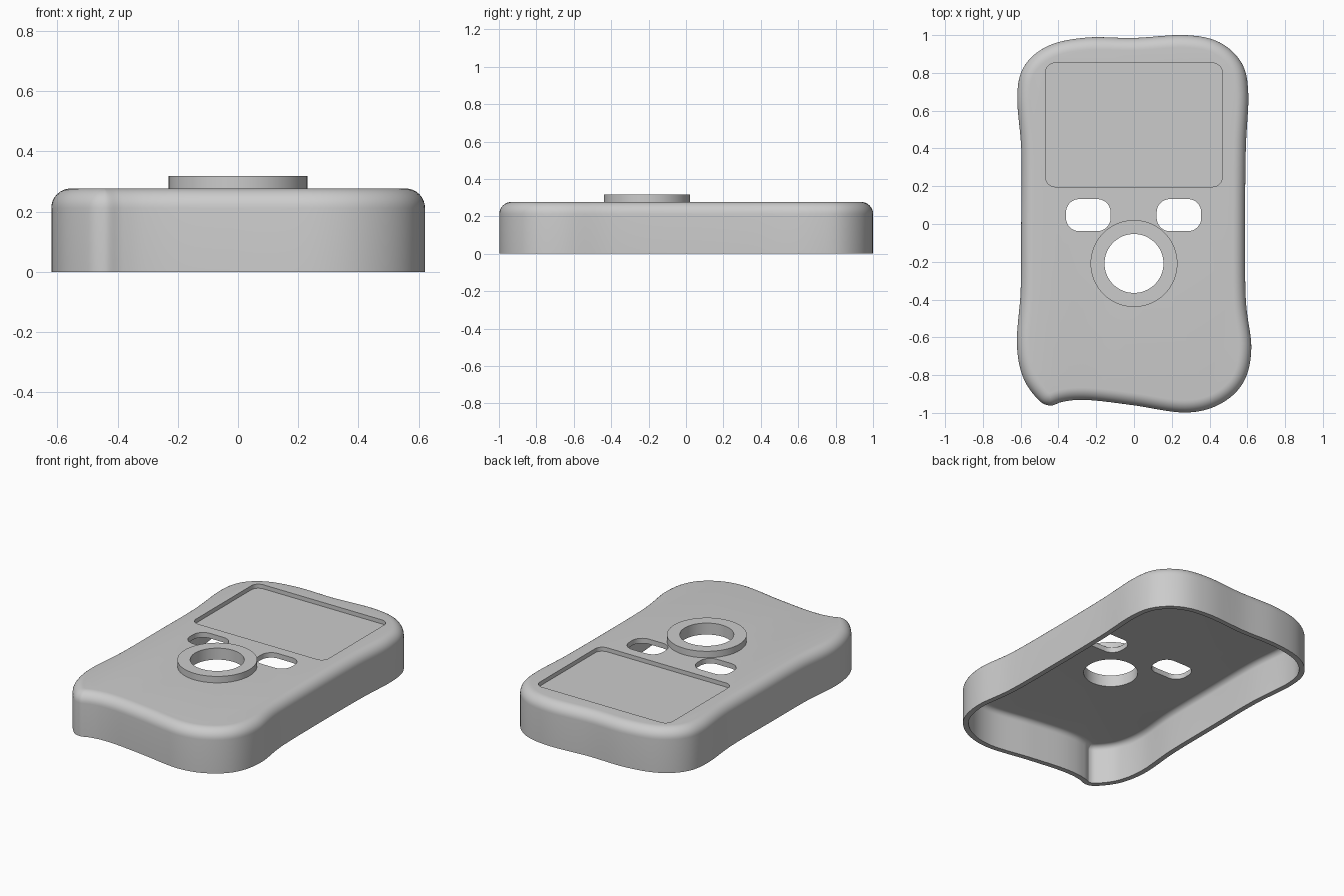
import bpy, bmesh, math
from mathutils import Vector

cube = bpy.data.objects.get("Cube")
if cube:
    bpy.data.objects.remove(cube, do_unlink=True)

TOP, FILLET, WALL = 0.277, 0.065, 0.032

grey = bpy.data.materials.new("plain grey")
grey.use_nodes = True
grey.diffuse_color = (0.6, 0.6, 0.6, 1)
grey.node_tree.nodes["Principled BSDF"].inputs["Base Color"].default_value = (0.6, 0.6, 0.6, 1)


def make_object(name, bm):
    bmesh.ops.remove_doubles(bm, verts=bm.verts, dist=0.0002)
    bmesh.ops.recalc_face_normals(bm, faces=bm.faces)
    mesh = bpy.data.meshes.new(name)
    bm.to_mesh(mesh)
    bm.free()
    mesh.materials.append(grey)
    obj = bpy.data.objects.new(name, mesh)
    bpy.context.collection.objects.link(obj)
    return obj


def select_only(obj):
    bpy.ops.object.select_all(action='DESELECT')
    obj.select_set(True)
    bpy.context.view_layer.objects.active = obj


def smooth_closed(points, steps=8):
    """Closed Catmull-Rom curve through the points."""
    pts = [Vector(p) for p in points]
    out = []
    for i in range(len(pts)):
        a, b, c, d = (pts[(i + k) % len(pts)] for k in (-1, 0, 1, 2))
        for s in range(steps):
            t = s / steps
            out.append(0.5 * (2 * b + (c - a) * t + (2 * a - 5 * b + 4 * c - d) * t * t
                              + (3 * b - a - 3 * c + d) * t ** 3))
    return out


def inset(loop, dist):
    """Offset a clockwise loop inward, collapsing folds into a crease."""
    n = len(loop)
    if dist < 1e-6:
        return list(loop)
    moved, good = [], []
    for i, p in enumerate(loop):
        t = (loop[(i + 1) % n] - loop[i - 1]).normalized()
        q = p + dist * Vector((t.y, -t.x))
        moved.append(q)
        good.append(min((q - o).length for o in loop) > dist * 0.985)
    out = []
    for i in range(n):
        if good[i]:
            out.append(moved[i])
            continue
        lo = next(k for k in range(1, n) if good[(i - k) % n])
        hi = next(k for k in range(1, n) if good[(i + k) % n])
        out.append(moved[(i - lo) % n].lerp(moved[(i + hi) % n], lo / (lo + hi)))
    return out


def rounded_edge(loop, start, radius, top, steps=8):
    """Sections of a wall that starts at an inset and curves over to a flat top."""
    out = []
    for k in range(steps + 1):
        a = math.pi / 2 * k / steps
        out.append((inset(loop, start + radius * (1 - math.cos(a))),
                    top - radius + radius * math.sin(a)))
    return out


def loft(bm, sections, closed=False):
    """Skin (loop, z) sections; cap both ends or join them round."""
    rings = [[bm.verts.new((p.x, p.y, z)) for p in loop] for loop, z in sections]
    pairs = list(zip(rings, rings[1:]))
    if closed:
        pairs.append((rings[-1], rings[0]))
    else:
        bm.faces.new(rings[0])
        bm.faces.new(rings[-1])
    for a, b in pairs:
        for i in range(len(a)):
            j = (i + 1) % len(a)
            bm.faces.new((a[i], a[j], b[j], b[i]))


def rounded_rect(x0, x1, y0, y1, r, steps=8):
    out = []
    corners = ((x1 - r, y1 - r), (x0 + r, y1 - r), (x0 + r, y0 + r), (x1 - r, y0 + r))
    for k, (cx, cy) in enumerate(corners):
        for s in range(steps + 1):
            a = math.pi / 2 * (k + s / steps)
            out.append(Vector((cx + r * math.cos(a), cy + r * math.sin(a))))
    return out


def circle(cy, r, n=64):
    return [Vector((r * math.cos(2 * math.pi * i / n), cy + r * math.sin(2 * math.pi * i / n)))
            for i in range(n)]


# Wavy outline, clockwise from the back edge
outline = smooth_closed([
    (0, 0.985), (0.27, 1.0), (0.45, 0.963), (0.57, 0.852), (0.605, 0.69), (0.592, 0.4),
    (0.588, 0), (0.592, -0.4), (0.621, -0.66), (0.578, -0.84), (0.452, -0.955),
    (0.27, -0.998), (0, -0.96), (-0.2, -0.935), (-0.31, -0.932), (-0.385, -0.943),
    (-0.445, -0.961), (-0.508, -0.929), (-0.588, -0.81), (-0.62, -0.63), (-0.6, -0.35),
    (-0.597, 0), (-0.596, 0.38), (-0.618, 0.68), (-0.578, 0.84), (-0.45, 0.945), (-0.25, 0.987)])

# Hollow case of even thickness, rounded at the top inside and out
inside = rounded_edge(outline, WALL, FILLET - WALL, TOP - WALL)
outside = rounded_edge(outline, 0, FILLET, TOP)
rim = [(inset(outline, WALL), 0), (outline, 0)]
bm = bmesh.new()
loft(bm, inside[::-1] + rim + outside)
case = make_object("case_shell", bm)

# Screen recess, two button slots and the round pad hole
cuts = [("screen_cutter", rounded_rect(-0.468, 0.467, 0.197, 0.852, 0.05), TOP - 0.026),
        ("pad_cutter", circle(-0.209, 0.156), 0.1)]
for side, x in (("left", 0.238), ("right", -0.242)):
    cuts.append((side + "_slot_cutter", rounded_rect(x - 0.118, x + 0.118, -0.038, 0.132, 0.07), 0.1))
for name, loop, bottom in cuts:
    bm = bmesh.new()
    loft(bm, [(loop, bottom), (loop, 0.4)])
    cutter = make_object(name, bm)
    cutter.hide_render = True
    mod = case.modifiers.new(name, 'BOOLEAN')
    mod.operation = 'DIFFERENCE'
    mod.solver = 'EXACT'
    mod.object = cutter
    select_only(case)
    bpy.ops.object.modifier_apply(modifier=mod.name)
    bpy.data.objects.remove(cutter, do_unlink=True)

# Raised ring around the pad hole
big, small = circle(-0.209, 0.23), circle(-0.209, 0.156)
bm = bmesh.new()
loft(bm, [(big, TOP), (big, 0.318), (small, 0.318), (small, TOP)], closed=True)
ring = make_object("pad_ring", bm)

for obj in (case, ring):
    select_only(obj)
    bpy.ops.object.shade_smooth_by_angle(angle=math.radians(30))
